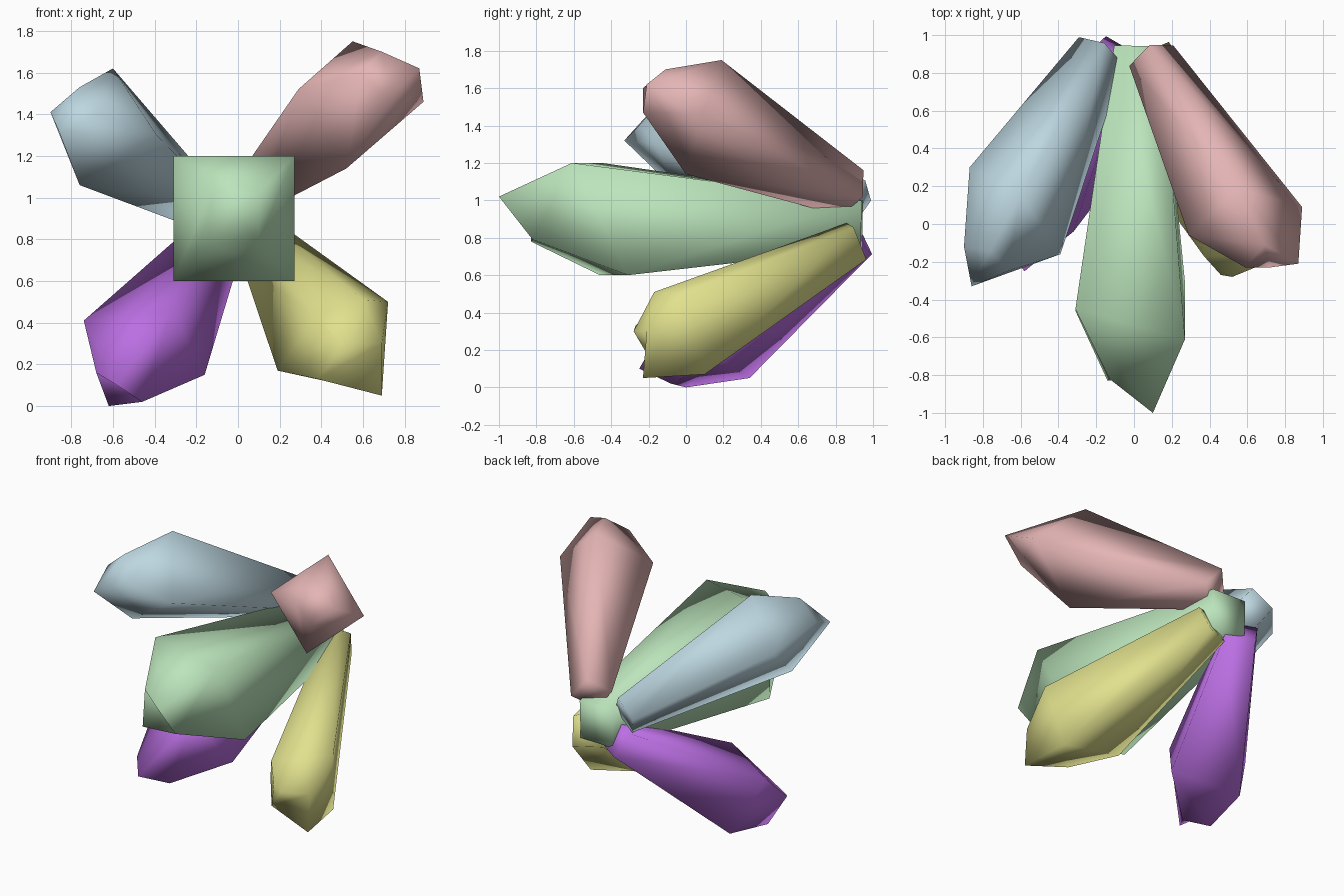
import bpy, bmesh
from mathutils import Vector

if "Cube" in bpy.data.objects:
    bpy.data.objects.remove(bpy.data.objects["Cube"])


def material(name, rgb):
    m = bpy.data.materials.new(name)
    m.diffuse_color = (*rgb, 1.0)
    m.use_nodes = True
    m.node_tree.nodes["Principled BSDF"].inputs["Base Color"].default_value = m.diffuse_color
    return m


def crystal(name, mat, root, shoulder, tip, taper=0.43):
    """Loft: small flat root ring -> wide slanted shoulder -> faceted tip."""
    root = Vector(root)
    shoulder = [Vector(p) for p in shoulder]
    mid = sum(shoulder, Vector()) / len(shoulder)
    axis = (mid - root).normalized()
    base = []
    for p in shoulder:
        d = (p - mid) * taper
        base.append(root + d - axis * d.dot(axis))
    bm = bmesh.new()
    rings = [[bm.verts.new(p) for p in ring] for ring in (base, shoulder, tip)]
    n = len(shoulder)
    for a, b in zip(rings, rings[1:]):
        for i in range(n):
            j = (i + 1) % n
            bm.faces.new((a[i], a[j], b[j], b[i]))
    bm.faces.new(rings[0][::-1])
    bm.faces.new(rings[-1])
    bmesh.ops.recalc_face_normals(bm, faces=bm.faces[:])
    for f in bm.faces:
        f.smooth = True
    me = bpy.data.meshes.new(name)
    bm.to_mesh(me)
    bm.free()
    me.materials.append(mat)
    ob = bpy.data.objects.new(name, me)
    bpy.context.collection.objects.link(ob)
    return ob


# Central crystal, pointing straight forward
crystal("center_crystal", material("pale green", (0.50, 0.78, 0.50)),
        (0.02, 0.94, 0.87),
        [(-.31, -.45, 1.2), (.27, -.61, 1.2), (.27, -.31, .6), (-.31, -.46, .6)],
        [(-.13, -.82, 1.03), (.1, -1.0, 1.02), (.1, -.82, .79), (-.14, -.83, .78)])

# Upper right crystal
crystal("upper_right_crystal", material("dusty pink", (0.78, 0.46, 0.46)),
        (0.09, 0.89, 1.04),
        [(.55, .19, 1.75), (.89, .09, 1.46), (.52, 0, 1.14), (.29, -.06, 1.52)],
        [(.69, -.11, 1.7), (.87, -.21, 1.62), (.72, -.23, 1.47), (.59, -.23, 1.6)])

# Upper left crystal
crystal("upper_left_crystal", material("pale blue", (0.51, 0.68, 0.75)),
        (-0.18, 0.92, 0.98),
        [(-.6, .15, 1.62), (-.39, -.16, 1.3), (-.76, -.06, 1.06), (-.87, .3, 1.34)],
        [(-.76, -.14, 1.53), (-.67, -.25, 1.4), (-.86, -.33, 1.32), (-.9, -.12, 1.41)])

# Lower left crystal
crystal("lower_left_crystal", material("violet", (0.50, 0.16, 0.77)),
        (-0.1, 0.91, 0.8),
        [(-.74, .19, .41), (-.32, -.04, .46), (-.16, .17, .15), (-.57, .34, .05)],
        [(-.68, -.12, .16), (-.58, -.25, .10), (-.46, -.08, .02), (-.62, 0, 0)])

# Lower right crystal, with an extra ridge above its end
crystal("lower_right_crystal", material("soft yellow", (0.75, 0.75, 0.27)),
        (0.13, 0.89, 0.79),
        [(.37, -.17, .43), (.60, -.17, .51), (.72, 0, .5), (.65, .1, .07), (.19, .08, .17)],
        [(.46, -.27, .33), (.52, -.28, .3), (.69, -.21, .30), (.69, -.23, .05), (.38, -.18, .13)])
